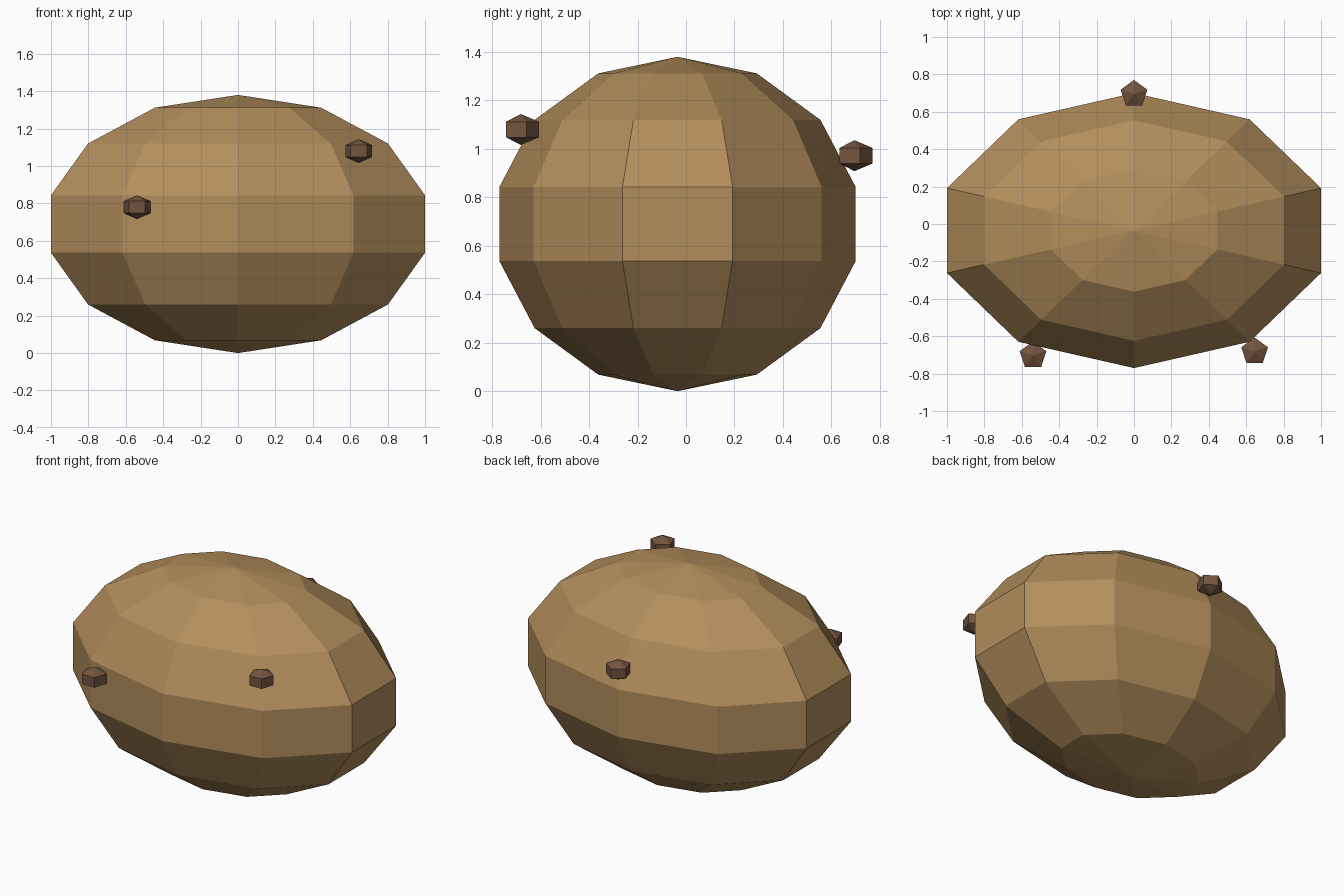
import bpy, bmesh, math

if "Cube" in bpy.data.objects:
    bpy.data.objects.remove(bpy.data.objects["Cube"])


def material(name, rgb):
    m = bpy.data.materials.new(name)
    m.diffuse_color = (*rgb, 1.0)
    m.use_nodes = True
    m.node_tree.nodes["Principled BSDF"].inputs["Base Color"].default_value = m.diffuse_color
    return m


tan = material("tan brown", (0.45, 0.27, 0.107))
dark = material("dark brown", (0.175, 0.09, 0.049))


def faceted_ball(name, centre, radii, segments, bands, mat):
    """Flat-shaded ellipsoid with its first column of corners towards +y."""
    bm = bmesh.new()

    def point(i, j):
        t, a = math.pi * i / bands, 2 * math.pi * j / segments
        return (radii[0] * math.sin(t) * math.sin(a),
                radii[1] * math.sin(t) * math.cos(a),
                radii[2] * math.cos(t))

    rings = [[bm.verts.new(point(i, j)) for j in range(segments)]
             for i in range(1, bands)]
    top = bm.verts.new((0, 0, radii[2]))
    bottom = bm.verts.new((0, 0, -radii[2]))
    for j in range(segments):
        k = (j + 1) % segments
        bm.faces.new((top, rings[0][j], rings[0][k]))
        bm.faces.new((bottom, rings[-1][k], rings[-1][j]))
        for a, b in zip(rings, rings[1:]):
            bm.faces.new((a[j], b[j], b[k], a[k]))
    bmesh.ops.recalc_face_normals(bm, faces=bm.faces)
    mesh = bpy.data.meshes.new(name)
    bm.to_mesh(mesh)
    bm.free()
    mesh.materials.append(mat)
    obj = bpy.data.objects.new(name, mesh)
    obj.location = centre
    bpy.context.collection.objects.link(obj)
    return obj


# Main rounded body
faceted_ball("body", (0, -0.035, 0.69), (1.0785, 0.754, 0.69), 10, 7, tan)

# Small knobs on the surface
knobs = {
    "front_left_knob": (-0.54, -0.703, 0.78),
    "front_right_knob": (0.645, -0.682, 1.08),
    "back_knob": (0, 0.695, 0.972),
}
for name, centre in knobs.items():
    faceted_ball(name, centre, (0.0865, 0.0865, 0.064), 5, 3, dark)
